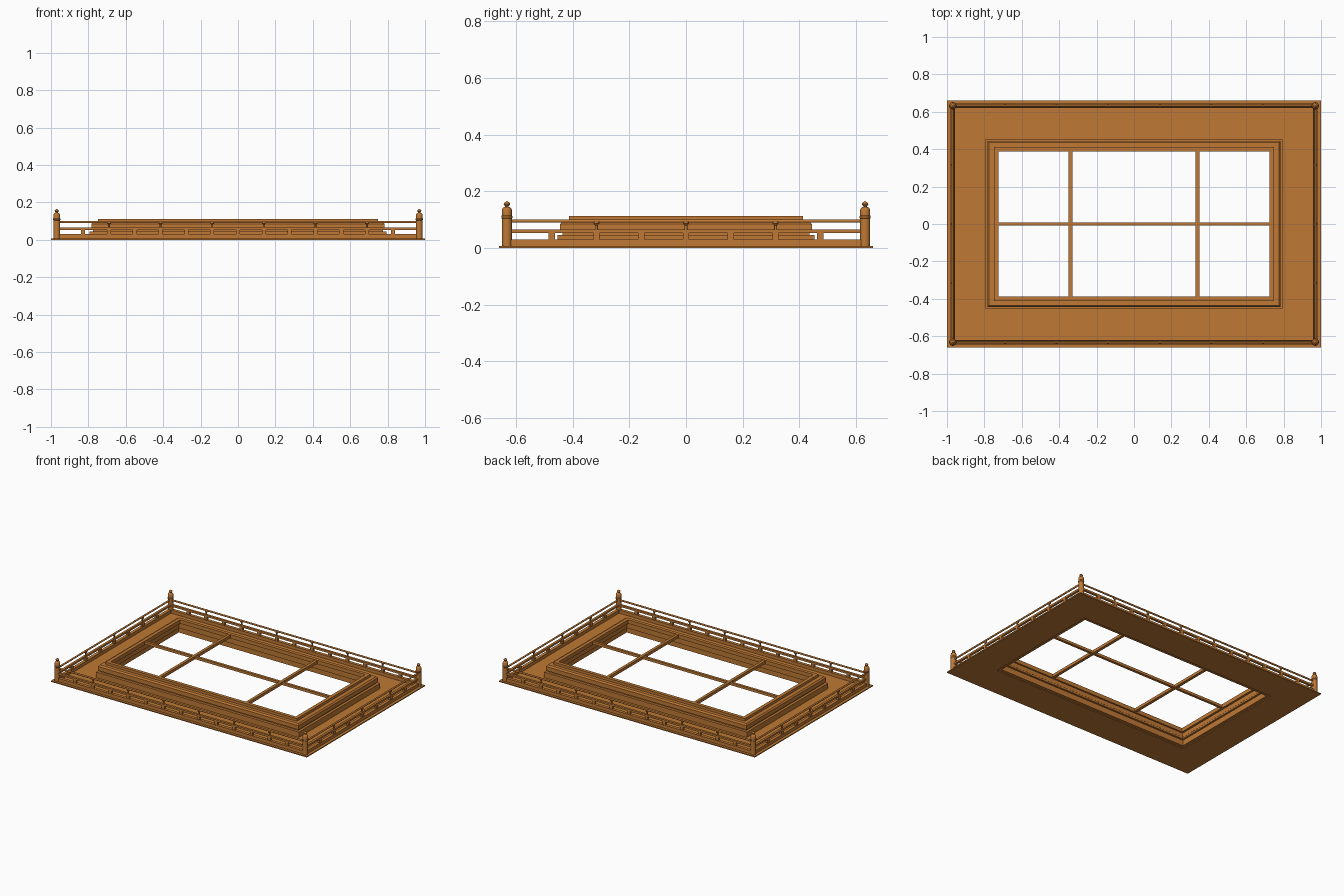
import bpy, bmesh, math
from mathutils import Matrix

if "Cube" in bpy.data.objects:
    bpy.data.objects.remove(bpy.data.objects["Cube"])

wood = bpy.data.materials.new("wood")
wood.diffuse_color = (0.52, 0.19, 0.035, 1)
wood.use_nodes = True
wood.node_tree.nodes["Principled BSDF"].inputs["Base Color"].default_value = wood.diffuse_color


def finish(name, bm, smooth=False):
    bmesh.ops.recalc_face_normals(bm, faces=bm.faces[:])
    me = bpy.data.meshes.new(name)
    bm.to_mesh(me)
    bm.free()
    ob = bpy.data.objects.new(name, me)
    bpy.context.collection.objects.link(ob)
    me.materials.append(wood)
    if smooth:
        bpy.ops.object.select_all(action='DESELECT')
        bpy.context.view_layer.objects.active = ob
        ob.select_set(True)
        bpy.ops.object.shade_smooth_by_angle(angle=math.radians(35))
    return ob


def add_box(bm, x0, x1, y0, y1, z0, z1):
    m = Matrix.Translation(((x0 + x1) / 2, (y0 + y1) / 2, (z0 + z1) / 2))
    bmesh.ops.create_cube(bm, size=1, matrix=m @ Matrix.Diagonal((x1 - x0, y1 - y0, z1 - z0, 1)))


def box(name, *dims):
    bm = bmesh.new()
    add_box(bm, *dims)
    return finish(name, bm)


def ring(name, hx, hy, profile):
    """Sweep a closed (inset, z) profile around a mitred rectangle."""
    bm = bmesh.new()
    loops = [[bm.verts.new((sx * (hx - i), sy * (hy - i), z)) for i, z in profile]
             for sx, sy in ((-1, -1), (1, -1), (1, 1), (-1, 1))]
    n = len(profile)
    for c in range(4):
        a, b = loops[c], loops[(c + 1) % 4]
        for k in range(n):
            bm.faces.new((a[k], b[k], b[(k + 1) % n], a[(k + 1) % n]))
    return finish(name, bm)


def lathe(name, x, y, profile, seg=20):
    bm = bmesh.new()
    rows = [[bm.verts.new((x + r * math.cos(2 * math.pi * s / seg),
                           y + r * math.sin(2 * math.pi * s / seg), z)) for s in range(seg)]
            for r, z in profile]
    for a, b in zip(rows, rows[1:]):
        for s in range(seg):
            bm.faces.new((a[s], a[(s + 1) % seg], b[(s + 1) % seg], b[s]))
    bm.faces.new(rows[0])
    bm.faces.new(rows[-1])
    return finish(name, bm, True)


# floor deck with a rectangular opening
ring("floor_deck", 1.0, 0.66, [(0, 0), (0, 0.007), (0.225, 0.007), (0.225, 0)])

# stepped window frame
ring("frame_base", 0.793, 0.453, [(0, 0.005), (0, 0.045), (0.04, 0.045), (0.04, 0.005)])
ring("frame_neck", 0.775, 0.435, [(0, 0.044), (0, 0.056), (0.035, 0.056), (0.035, 0.044)])
ring("frame_moulding", 0.784, 0.444,
     [(0, 0.055), (0, 0.084), (0.008, 0.094), (0.045, 0.094), (0.045, 0.055)])
ring("frame_top", 0.748, 0.412, [(0, 0.085), (0, 0.112), (0.024, 0.112), (0.024, 0.085)])

# window bars
for s in (-1, 1):
    box("cross_bar", s * 0.34 - 0.01, s * 0.34 + 0.01, -0.408, 0.408, 0.09, 0.11)
box("long_bar", -0.74, 0.74, -0.009, 0.009, 0.09, 0.108)

# corner posts with onion-shaped finials
PX, PY = 0.969, 0.632
post = [(0.018, 0.005), (0.018, 0.104), (0.0195, 0.106), (0.0195, 0.112), (0.018, 0.114),
        (0.018, 0.132), (0.016, 0.139), (0.012, 0.143), (0.006, 0.145), (0.006, 0.148),
        (0.010, 0.151), (0.0115, 0.155), (0.009, 0.160), (0.004, 0.163), (0.001, 0.166)]
for sx in (-1, 1):
    for sy in (-1, 1):
        lathe("corner_post", sx * PX, sy * PY, post)


# one railing along an axis: sill, middle rail, round handrail, blocks and struts
def railing(name, half, offset, blocks, struts, along_x):
    def put(bm, u0, u1, w, z0, z1):
        if along_x:
            add_box(bm, u0, u1, offset - w, offset + w, z0, z1)
        else:
            add_box(bm, offset - w, offset + w, u0, u1, z0, z1)

    def beam(part, w, z0, z1):
        bm = bmesh.new()
        put(bm, -half, half, w, z0, z1)
        finish(name + part, bm)

    beam("_sill", 0.011, 0.005, 0.03)
    beam("_middle_rail", 0.008, 0.052, 0.065)
    # handrail
    bm = bmesh.new()
    turn = Matrix.Rotation(math.pi / 2, 4, 'Y' if along_x else 'X')
    loc = (0, offset, 0.095) if along_x else (offset, 0, 0.095)
    bmesh.ops.create_cone(bm, cap_ends=True, segments=16, radius1=0.006, radius2=0.006,
                          depth=2 * half, matrix=Matrix.Translation(loc) @ turn)
    finish(name + "_handrail", bm, True)
    # low blocks
    bm = bmesh.new()
    for u in blocks:
        put(bm, u - 0.011, u + 0.011, 0.008, 0.029, 0.053)
    finish(name + "_blocks", bm)
    # slim struts with flared bearing caps
    for u in struts:
        x, y = (u, offset) if along_x else (offset, u)
        lathe(name + "_strut", x, y, [(0.005, 0.064), (0.005, 0.080), (0.010, 0.086), (0.010, 0.093)], 12)


long_blocks = [i * 0.138 for i in range(-6, 7)]
short_blocks = [i * 0.158 for i in range(-3, 4)]
for s, side in ((-1, "front"), (1, "back")):
    railing(side + "_railing", PX, s * PY, long_blocks, long_blocks[1::2], True)
for s, side in ((-1, "left"), (1, "right")):
    railing(side + "_railing", PY, s * PX, short_blocks, short_blocks[1::2], False)
